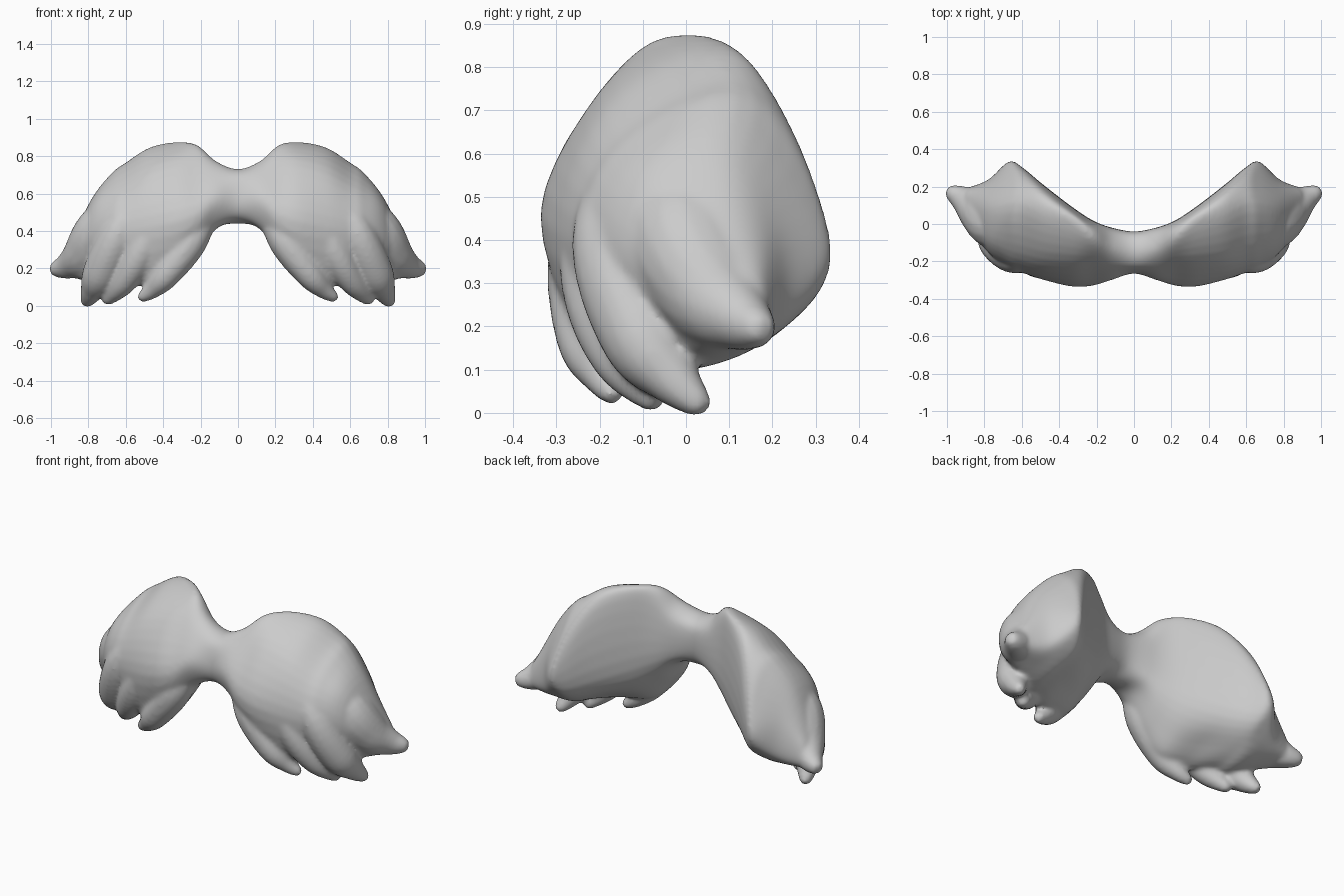
import bpy, bmesh, math
from mathutils import Vector

if "Cube" in bpy.data.objects:
    bpy.data.objects.remove(bpy.data.objects["Cube"])


def spline(pts, n, closed=False):
    """Catmull-Rom resampling of a list of Vectors."""
    m, out = len(pts), []
    for i in range(m if closed else m - 1):
        if closed:
            p = [pts[(i + k) % m] for k in (-1, 0, 1, 2)]
        else:
            p = [pts[min(max(i + k, 0), m - 1)] for k in (-1, 0, 1, 2)]
        for j in range(n):
            t = j / n
            out.append(0.5 * (2 * p[1] + (p[2] - p[0]) * t
                              + (2 * p[0] - 5 * p[1] + 4 * p[2] - p[3]) * t * t
                              + (3 * p[1] - p[0] - 3 * p[2] + p[3]) * t ** 3))
    if not closed:
        out.append(pts[-1].copy())
    return out


def loft(bm, rings):
    """Skin equal-length rings and cap both ends."""
    vs = [[bm.verts.new(p) for p in r] for r in rings]
    n = len(vs[0])
    for a, b in zip(vs, vs[1:]):
        for i in range(n):
            bm.faces.new((a[i], a[(i + 1) % n], b[(i + 1) % n], b[i]))
    bm.faces.new(vs[0][::-1])
    bm.faces.new(vs[-1])


bm = bmesh.new()

# Body cross-sections: x, then (y, z) of top, back high, back low, bottom,
# front bottom, front middle, front high
sections = [
    (0.00, -.14, .73, -.05, .68, -.05, .52, -.12, .44, -.23, .47, -.265, .56, -.23, .69),
    (0.12, -.12, .775, -.03, .70, -.03, .48, -.12, .42, -.24, .42, -.30, .56, -.22, .71),
    (0.22, -.07, .86, .00, .78, .01, .43, -.12, .28, -.24, .28, -.33, .49, -.20, .74),
    (0.33, -.01, .868, .07, .81, .08, .38, -.07, .19, -.22, .15, -.335, .45, -.20, .74),
    (0.48, .05, .84, .18, .75, .19, .32, .00, .17, -.20, .12, -.30, .42, -.19, .70),
    (0.60, .11, .765, .28, .58, .285, .28, .10, .15, -.15, .13, -.26, .40, -.16, .64),
    (0.67, .11, .71, .305, .46, .315, .29, .12, .13, -.11, .12, -.23, .40, -.14, .61),
    (0.78, .09, .57, .21, .42, .23, .22, .12, .14, -.02, .14, -.15, .35, -.09, .53),
    (0.90, .10, .33, .17, .30, .19, .20, .14, .16, .05, .17, .01, .27, .04, .32),
]
rows = [[Vector((s[0], s[i], s[i + 1])) for i in range(1, 15, 2)] for s in sections]
flip = Vector((-1, 1, 1))
rows = [[p * flip for p in r] for r in rows[:0:-1]] + rows
columns = [spline(list(c), 5) for c in zip(*rows)]
loft(bm, [spline(list(r), 5, True) for r in zip(*columns)])

# Hair strands: x, y, z, radius along each lock, mirrored to both sides
strands = [
    [(.16, -.20, .53, .06), (.25, -.23, .35, .09), (.38, -.225, .17, .075), (.46, -.19, .085, .05), (.515, -.17, .045, .03)],
    [(.38, -.20, .56, .09), (.51, -.20, .30, .09), (.61, -.15, .13, .07), (.70, -.075, .03, .033)],
    [(.50, -.12, .64, .06), (.63, -.17, .40, .095), (.73, -.10, .18, .10), (.78, -.03, .08, .065), (.81, .03, .02, .035)],
    [(.60, .01, .60, .06), (.725, -.01, .42, .13), (.82, .06, .275, .12), (.91, .13, .215, .075), (.975, .17, .195, .045)],
]
SIDES = 16
for strand in strands:
    path = spline([Vector(p) for p in strand], 6)
    for side in (1, -1):
        rings = []
        for i, p in enumerate(path):
            d = (path[min(i + 1, len(path) - 1)] - path[max(i - 1, 0)]).to_3d().normalized()
            u = d.cross(Vector((0, 1, 0))).normalized()
            v = d.cross(u)
            ring = []
            for k in range(SIDES):
                a = 2 * math.pi * k / SIDES
                q = p.to_3d() + p[3] * (u * math.cos(a) + v * math.sin(a))
                ring.append(Vector((side * q.x, q.y, q.z)))
            rings.append(ring)
        # rounded tip
        tip = sum(rings[-1], Vector()) / SIDES
        out = (tip - sum(rings[-2], Vector()) / SIDES).normalized() * path[-1][3] * 0.6
        rings.append([tip + (q - tip) * 0.6 + out for q in rings[-1]])
        loft(bm, rings)

bmesh.ops.recalc_face_normals(bm, faces=bm.faces)
mesh = bpy.data.meshes.new("moustache")
bm.to_mesh(mesh)
bm.free()
moustache = bpy.data.objects.new("moustache", mesh)
bpy.context.collection.objects.link(moustache)

# Fuse body and strands into one soft surface
remesh = moustache.modifiers.new("fuse", 'REMESH')
remesh.mode = 'VOXEL'
remesh.voxel_size = 0.011
remesh.use_smooth_shade = True
soften = moustache.modifiers.new("soften", 'SMOOTH')
soften.factor = 0.5
soften.iterations = 12
